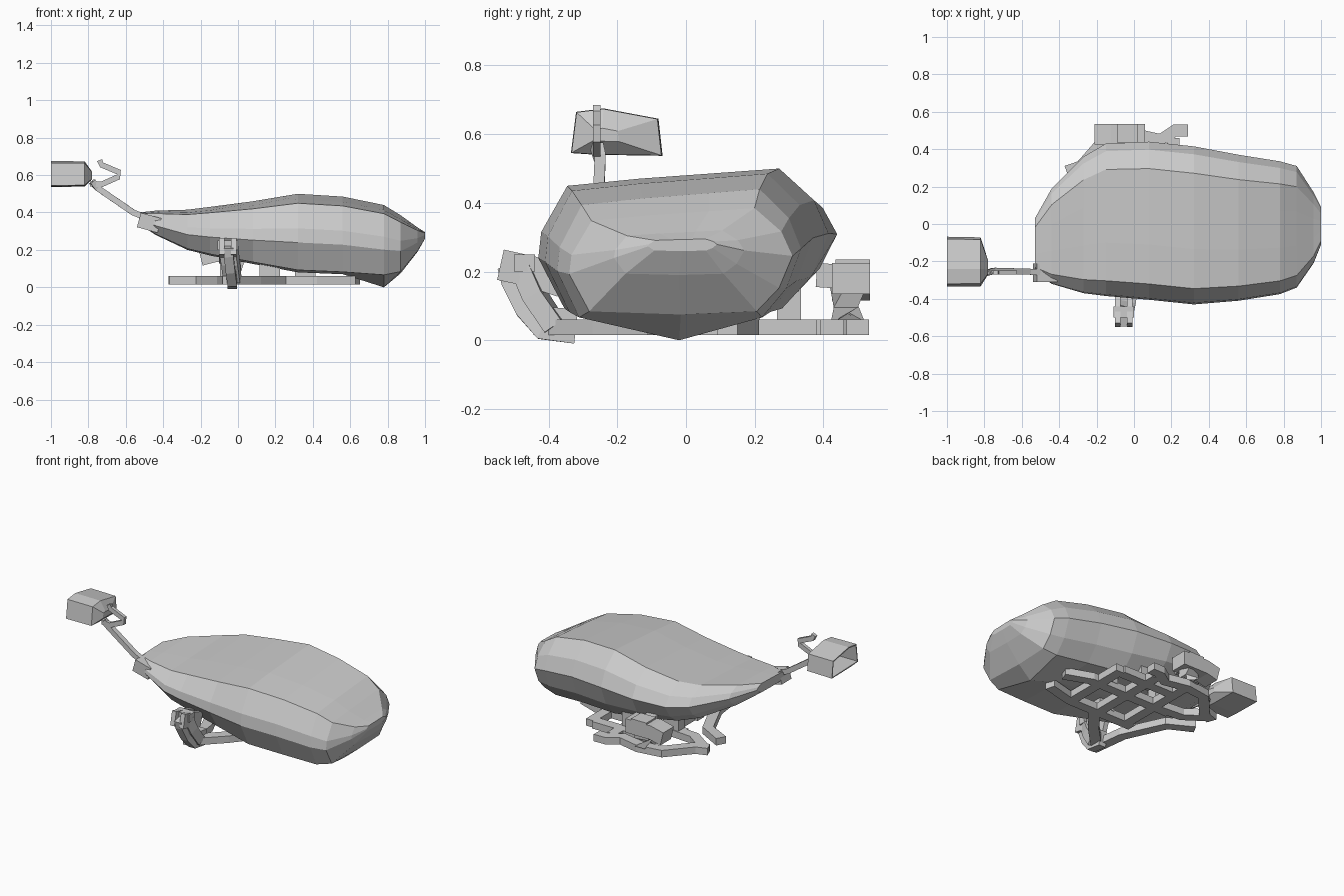
import bpy, bmesh
from mathutils import Vector

if "Cube" in bpy.data.objects:
    bpy.data.objects.remove(bpy.data.objects["Cube"])


def make(name, verts, faces):
    mesh = bpy.data.meshes.new(name)
    mesh.from_pydata([tuple(v) for v in verts], [], faces)
    bm = bmesh.new()
    bm.from_mesh(mesh)
    bmesh.ops.recalc_face_normals(bm, faces=bm.faces)
    bm.to_mesh(mesh)
    bm.free()
    ob = bpy.data.objects.new(name, mesh)
    bpy.context.collection.objects.link(ob)
    return ob


def loft(name, rings, cap_start=True, cap_end=True):
    n = len(rings[0])
    verts = [v for r in rings for v in r]
    faces = []
    for i in range(len(rings) - 1):
        for j in range(n):
            k = (j + 1) % n
            faces.append((i*n + j, i*n + k, (i+1)*n + k, (i+1)*n + j))
    if cap_start:
        faces.append(tuple(range(n)))
    if cap_end:
        faces.append(tuple(range(len(verts) - n, len(verts))))
    return make(name, verts, faces)


def bar(name, pts, w, h, up=(0, 0, 1)):
    """Rectangular bar swept along a path."""
    pts = [Vector(p) for p in pts]
    rings = []
    for i, p in enumerate(pts):
        t = (pts[min(i+1, len(pts)-1)] - pts[max(i-1, 0)]).normalized()
        s = t.cross(Vector(up)).normalized()
        u = s.cross(t).normalized()
        rings.append([p + s*a*w/2 + u*b*h/2
                      for a, b in ((-1, -1), (1, -1), (1, 1), (-1, 1))])
    return loft(name, rings)


# Faceted main body: x, y min, y max, z bottom, z top
stations = [
    (-.53, -.26, .03, .34, .40), (-.44, -.32, .19, .28, .41),
    (-.27, -.37, .36, .20, .415), (-.15, -.385, .43, .17, .43),
    (.08, -.405, .44, .125, .46), (.32, -.43, .415, .08, .50),
    (.56, -.41, .37, .07, .485), (.78, -.375, .335, .055, .44),
    (.87, -.34, .31, .075, .385), (.96, -.21, .17, .19, .32),
    (1.0, -.11, .09, .26, .295)]
profile = [(-.82, .03), (-1, .38), (-.98, .56), (-.80, .88), (-.3, .93),
           (.25, .97), (.66, 1), (.9, .78), (1, .55), (.88, .25),
           (.68, .03), (0, 0)]
rings = []
for x, y0, y1, z0, z1 in stations:
    c, r = (y0 + y1)/2, (y1 - y0)/2
    rings.append([Vector((x, c + u*r, z0 + v*(z1 - z0))) for u, v in profile])
rings[7][11].z = 0.0           # low point of the belly
loft("body_shell", rings)

# Small fairing where the strut meets the body
bar("strut_socket", [(-.53, -.26, .36), (-.42, -.26, .33)], .10, .08)

# Flat ground frame: ladder of bars
Z, T = .038, .045
paths = {
    "frame_front_rail": [(-.05, -.08), (.42, -.08), (.62, -.03)],
    "frame_middle_rail": [(-.12, .18), (.48, .18), (.64, .12)],
    "frame_rear_rail": [(-.36, .28), (-.28, .31), (-.15, .46), (.0, .48),
                        (.14, .45), (.22, .50), (.29, .50)],
    "frame_inner_rear_rail": [(-.02, .36), (.4, .36)],
    "frame_left_arm": [(-.35, .14), (-.2, .06), (-.08, -.2), (-.05, -.44)],
    "frame_left_link": [(-.34, .30), (-.2, .2), (.02, .18)],
    "frame_front_fork": [(-.05, -.40), (.1, -.25), (.24, -.08)],
}
for name, p in paths.items():
    bar(name, [(x, y, Z) for x, y in p], .065, T)
for i, x in enumerate((.0, .21, .42)):
    bar(f"frame_crossbar_{i + 1}", [(x, -.1, Z), (x, .46 - .2*(x > .3) + .12*(x > .3), Z)],
        .065, T)

# Front leg curving up to its clamp
bar("front_leg", [(-.03, -.32, .04), (-.03, -.41, .05), (-.04, -.45, .10),
                  (-.05, -.49, .18), (-.05, -.50, .22)], .10, .05, (1, 0, 0)).data
bar("front_leg_web", [(-.03, -.38, .04), (-.04, -.44, .13), (-.05, -.47, .21)], .09, .06)
for i, x in enumerate((-.087, -.023)):
    bar(f"front_clamp_jaw_{i + 1}", [(x, -.36, .17), (x, -.45, .20), (x, -.54, .22)], .03, .09)
bar("front_clamp_pin", [(-.11, -.47, .225), (.0, -.47, .225)], .06, .05)

# Rear leg, clamp and hinge blocks
bar("rear_leg", [(-.03, .47, .05), (-.03, .465, .10), (-.02, .47, .16)], .07, .10)
bar("rear_clamp", [(-.20, .48, .16), (-.12, .48, .18), (.06, .48, .18)], .11, .09)
bar("rear_clamp_cap", [(-.09, .485, .19), (.02, .485, .19)], .10, .09)
bar("rear_clamp_arm", [(-.03, .38, .19), (-.03, .53, .18)], .07, .07)

# Posts between frame and body
for i, (x, y) in enumerate(((.17, -.08), (.17, .30), (.36, .18), (-.04, .18))):
    bar(f"support_post_{i + 1}", [(x, y, .05), (x, y, .19)], .07, .11, (1, 0, 0))

# Slender strut and bent hook
bar("strut", [(-.46, -.26, .36), (-.56, -.255, .40), (-.75, -.25, .53),
              (-.78, -.26, .565)], .032, .032)
bar("hook", [(-.79, -.26, .555), (-.73, -.26, .55), (-.64, -.26, .59), (-.635, -.26, .615),
             (-.73, -.26, .655), (-.74, -.26, .68)], .03, .022, (0, 1, 0))

# Hollow box at the end of the strut, open to the left
mouth = [(-.335, .545), (-.32, .665), (-.24, .675), (-.08, .645), (-.068, .537), (-.26, .54)]
outer = []
for x, s in ((-1, 1), (-.90, .99), (-.82, .98), (-.78, .28)):
    outer.append([Vector((x, -.245 + (y + .245)*s, .595 + (z - .595)*s)) for y, z in mouth])
box = loft("end_box", outer, cap_start=False)
mod = box.modifiers.new("wall", 'SOLIDIFY')
mod.thickness = .008
mod.offset = -1
